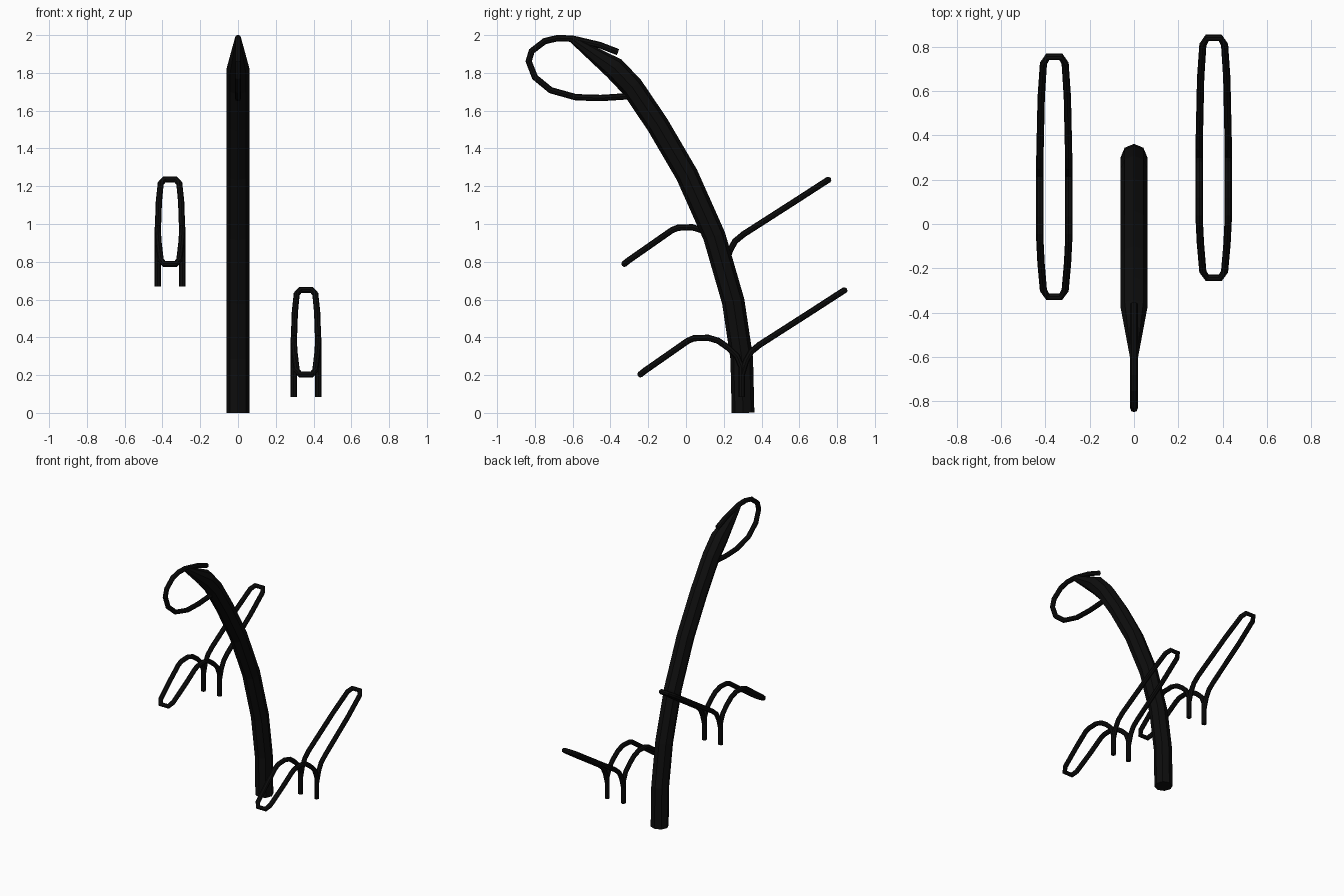
import bpy

if "Cube" in bpy.data.objects:
    bpy.data.objects.remove(bpy.data.objects["Cube"])

black = bpy.data.materials.new("black")
black.diffuse_color = (0.004, 0.004, 0.004, 1)
black.use_nodes = True
black.node_tree.nodes["Principled BSDF"].inputs["Base Color"].default_value = black.diffuse_color


def tube(name, paths, radius):
    """Sweep an eight-sided tube along each path; points are (x, y, z[, radius scale])."""
    cu = bpy.data.curves.new(name, 'CURVE')
    cu.dimensions = '3D'
    cu.bevel_depth = radius
    cu.bevel_resolution = 2
    cu.use_fill_caps = True
    for path in paths:
        sp = cu.splines.new('POLY')
        sp.points.add(len(path) - 1)
        for p, q in zip(sp.points, path):
            p.co = (q[0], q[1], q[2], 1)
            p.radius = q[3] if len(q) > 3 else 1
    ob = bpy.data.objects.new(name, cu)
    bpy.context.collection.objects.link(ob)
    bpy.ops.object.select_all(action='DESELECT')
    ob.select_set(True)
    bpy.context.view_layer.objects.active = ob
    bpy.ops.object.convert(target='MESH')
    ob = bpy.context.view_layer.objects.active
    ob.data.materials.clear()
    ob.data.materials.append(black)
    for f in ob.data.polygons:
        f.use_smooth = False
    return ob


# Thick curved shaft, tapering to a tip
shaft = [(0.302, 0), (0.295, 0.29), (0.25, 0.59), (0.15, 0.935), (0.005, 1.26),
         (-0.15, 1.525), (-0.285, 1.725), (-0.38, 1.825)]
tube("shaft", [[(0, y, z, 1) for y, z in shaft] + [(0, -0.61, 1.983, 0.28)]], 0.06)

# Thin wire loop at the top
loop = [(-0.27, 1.682), (-0.313, 1.676), (-0.45, 1.667), (-0.583, 1.671), (-0.716, 1.708),
        (-0.80, 1.777), (-0.833, 1.862), (-0.817, 1.915), (-0.748, 1.968),
        (-0.68, 1.984), (-0.60, 1.981), (-0.456, 1.947), (-0.36, 1.91)]
tube("top_loop", [[(0, y, z) for y, z in loop]], 0.017)

# Wire foot rests: (half width, y, z) along one side, mirrored to the other
front = [(0.065, 0.295, 0.085), (0.065, 0.295, 0.24), (0.065, 0.27, 0.30),
         (0.065, 0.223, 0.345), (0.065, 0.17, 0.382), (0.065, 0.117, 0.398),
         (0.065, 0.042, 0.395), (0.065, 0.01, 0.382), (0.06, -0.09, 0.312),
         (0.049, -0.215, 0.225), (0.03, -0.243, 0.203)]
back = [(0.065, 0.295, 0.20), (0.065, 0.318, 0.276), (0.065, 0.345, 0.324),
        (0.065, 0.39, 0.361), (0.059, 0.66, 0.534), (0.049, 0.81, 0.631),
        (0.03, 0.84, 0.65)]


def foot_rest(name, cx, dy, dz):
    paths = []
    for half in (front, back):
        right = [(cx + w, y + dy, z + dz) for w, y, z in half]
        left = [(cx - w, y + dy, z + dz) for w, y, z in half]
        paths.append(right + left[::-1])
    tube(name, paths, 0.0165)


foot_rest("lower_foot_rest", 0.36, 0, 0)
foot_rest("upper_foot_rest", -0.36, -0.085, 0.585)
